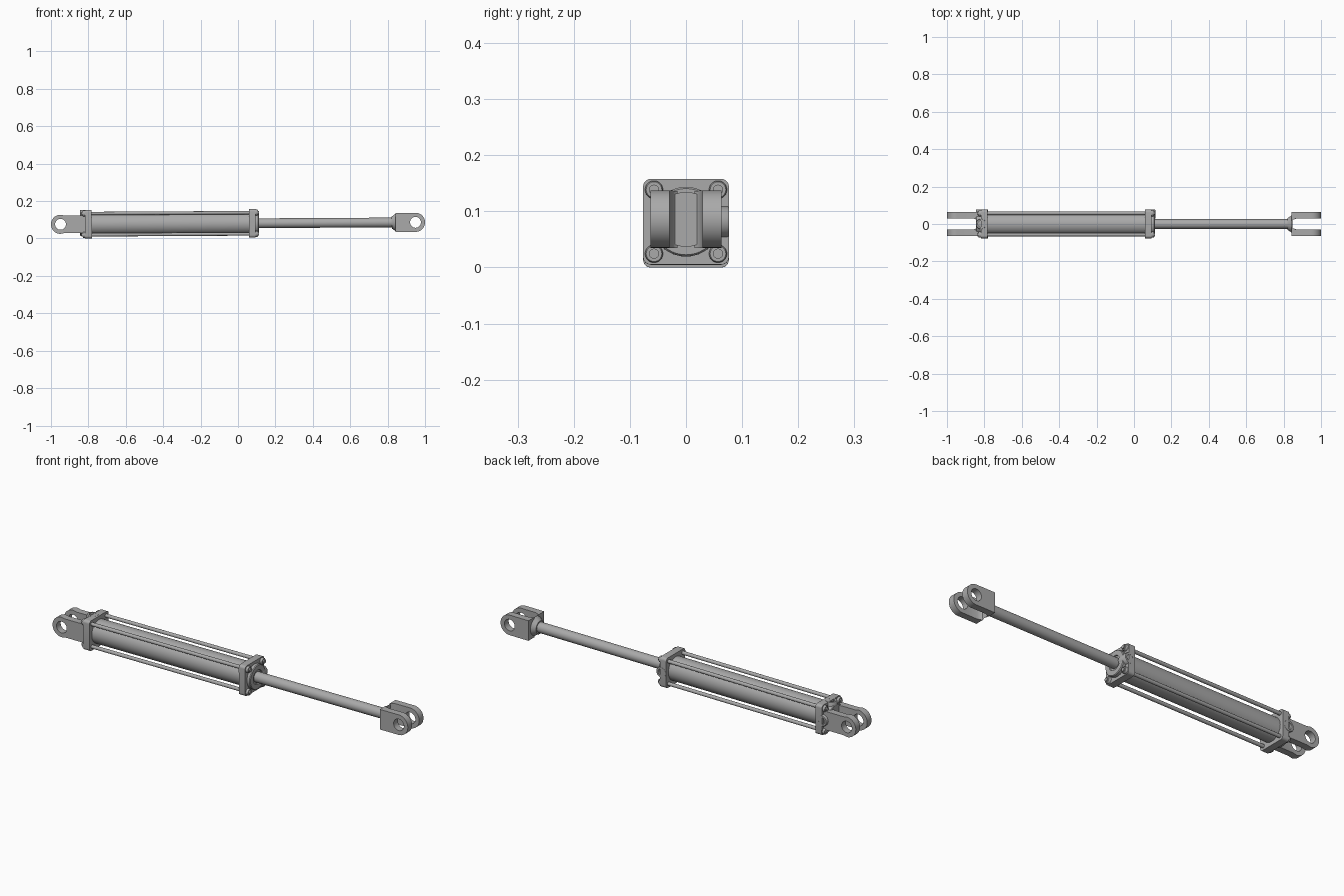
import bpy, bmesh, math
from mathutils import Matrix, Vector

if "Cube" in bpy.data.objects:
    bpy.data.objects.remove(bpy.data.objects["Cube"])

steel = bpy.data.materials.new("grey_steel")
steel.use_nodes = True
GREY = (0.4, 0.4, 0.4, 1)
steel.diffuse_color = GREY
steel.node_tree.nodes["Principled BSDF"].inputs["Base Color"].default_value = GREY

# Everything is built along the local x axis, then tilted slightly
PLACE = Matrix.Translation((0, 0, 0.081)) @ Matrix.Rotation(-0.0056, 4, 'Y')


def shade(mesh):
    for p in mesh.polygons:
        p.use_smooth = True
    mesh.set_sharp_from_angle(angle=math.radians(35))


def make(name, bm):
    bmesh.ops.recalc_face_normals(bm, faces=bm.faces)
    mesh = bpy.data.meshes.new(name)
    bm.to_mesh(mesh)
    bm.free()
    mesh.materials.append(steel)
    shade(mesh)
    obj = bpy.data.objects.new(name, mesh)
    obj.matrix_world = PLACE
    bpy.context.scene.collection.objects.link(obj)
    return obj


def lathe(name, profile, centre=(0, 0, 0), axis=(1, 0, 0), sides=40):
    """Revolve (position, radius) pairs about an axis through centre."""
    bm = bmesh.new()
    turn = Vector((0, 0, 1)).rotation_difference(Vector(axis)).to_matrix()
    rings = []
    for pos, rad in profile:
        ring = []
        for i in range(sides):
            a = math.tau * i / sides
            p = Vector((rad * math.cos(a), rad * math.sin(a), pos))
            ring.append(bm.verts.new(turn @ p + Vector(centre)))
        rings.append(ring)
    for a, b in zip(rings, rings[1:]):
        for i in range(sides):
            j = (i + 1) % sides
            bm.faces.new((a[i], a[j], b[j], b[i]))
    bm.faces.new(rings[0])
    bm.faces.new(rings[-1])
    return make(name, bm)


def prism(name, points, offset):
    """Extrude a flat closed outline along an offset."""
    bm = bmesh.new()
    face = bm.faces.new([bm.verts.new(p) for p in points])
    new = bmesh.ops.extrude_face_region(bm, geom=[face])["geom"]
    bmesh.ops.translate(bm, vec=offset,
                        verts=[v for v in new if isinstance(v, bmesh.types.BMVert)])
    return make(name, bm)


def arc(cx, cy, r, start, end, steps):
    return [(cx + r * math.cos(math.radians(start + (end - start) * i / steps)),
             cy + r * math.sin(math.radians(start + (end - start) * i / steps)))
            for i in range(steps + 1)]


def cut(obj, cutters):
    for c in cutters:
        c.hide_render = True
        m = obj.modifiers.new("cut", 'BOOLEAN')
        m.operation, m.solver, m.object = 'DIFFERENCE', 'EXACT', c
    bpy.context.view_layer.update()
    graph = bpy.context.evaluated_depsgraph_get()
    mesh = bpy.data.meshes.new_from_object(obj.evaluated_get(graph))
    obj.modifiers.clear()
    obj.data = mesh
    shade(mesh)
    for c in cutters:
        bpy.data.objects.remove(c)


def clevis(name, side, root, shank, slot_end):
    """Fork with a rounded eye; side is the x direction it points in."""
    eye, r, gap = 0.949, 0.051, 0.029
    outline = [(root, -shank), (eye - 0.02, -shank)] + arc(eye, 0, r, -90, 90, 24)
    outline += [(eye - 0.02, shank), (root, shank)]
    body = prism(name, [(side * x, -0.063, z) for x, z in outline], (0, 0.126, 0))
    slot = arc(slot_end + gap * 0.5, 0, gap, 240, 120, 12)
    slot = [(1.1, gap), (1.1, -gap), (slot_end + gap * 0.5, -gap)] + slot[1:-1] \
        + [(slot_end + gap * 0.5, gap)]
    slot = prism("slot_cutter", [(side * x, y, -0.1) for x, y in slot], (0, 0, 0.2))
    pin = lathe("pin_cutter", [(-0.1, 0.029), (0.1, 0.029)],
                (side * eye, 0, 0), (0, 1, 0))
    cut(body, [slot, pin])


def end_cap(name, x0, x1):
    """Square flange with rounded corners."""
    h, r = 0.0765, 0.014
    pts = []
    for k, (sy, sz) in enumerate(((1, 1), (-1, 1), (-1, -1), (1, -1))):
        pts += arc(sy * (h - r), sz * (h - r), r, 90 * k, 90 * k + 90, 6)
    prism(name, [(x0, y, z) for y, z in pts], (x1 - x0, 0, 0))


def port(name, x, axis):
    """Round boss with a blind hole."""
    lathe(name, [(0.03, 0.028), (0.074, 0.028), (0.077, 0.026),
                 (0.077, 0.017), (0.06, 0.017)], (x, 0, 0), axis)


# Barrel and piston rod
lathe("barrel", [(-0.79, 0.059), (0.065, 0.059)], sides=64)
lathe("piston_rod", [(0.05, 0.026), (0.84, 0.026)])

# End caps with round hubs
end_cap("base_cap", -0.818, -0.782)
end_cap("rod_cap", 0.058, 0.094)
lathe("base_hub", [(-0.845, 0.059), (-0.842, 0.062), (-0.8, 0.062)], sides=56)
lathe("rod_gland", [(0.08, 0.062), (0.108, 0.062), (0.112, 0.059),
                    (0.112, 0.036), (0.107, 0.034), (0.107, 0.02)], sides=56)

# Tie rods with a nut at both ends
for y in (-1, 1):
    for z in (-1, 1):
        at = (0, 0.057 * y, 0.057 * z)
        lathe("tie_rod", [(-0.836, 0.009), (0.112, 0.009)], at, sides=20)
        for x, s in ((-0.818, -1), (0.094, 1)):
            lathe("tie_rod_nut", [(-0.003, 0.016), (0.009, 0.016), (0.012, 0.014)],
                  (x, at[1], at[2]), (s, 0, 0), 24)

# Fluid ports
port("base_port_top", -0.817, (0, 0, 1))
port("base_port_back", -0.817, (0, 1, 0))
port("rod_port_back", 0.087, (0, 1, 0))

# Forks at both ends
clevis("base_clevis", -1, 0.815, 0.047, 0.842)
clevis("rod_clevis", 1, 0.843, 0.051, 0.853)
lathe("rod_clevis_neck", [(0.822, 0.032), (0.828, 0.036), (0.846, 0.049)])
